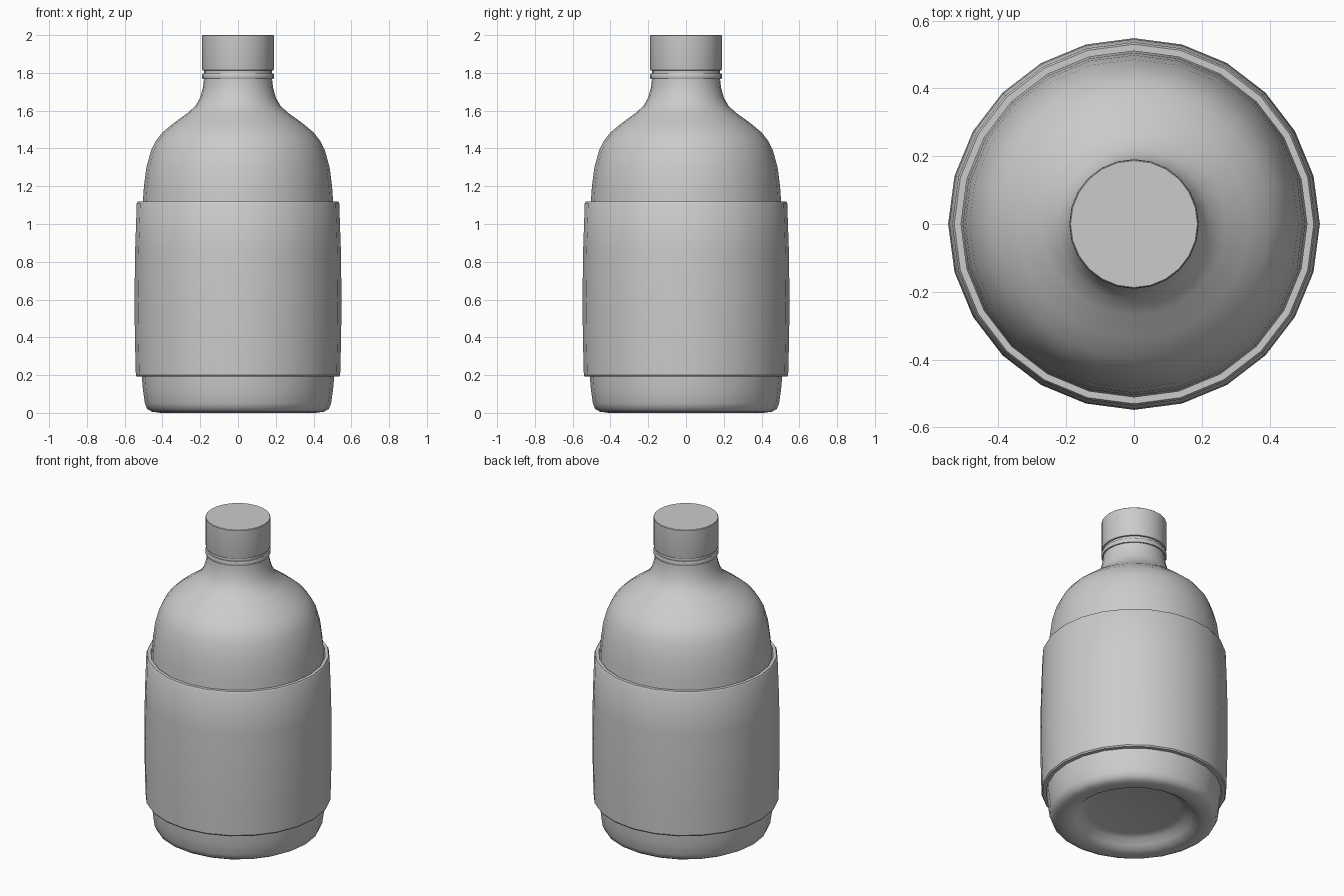
import bpy
import bmesh
import math

SIDES = 24

if "Cube" in bpy.data.objects:
    bpy.data.objects.remove(bpy.data.objects["Cube"], do_unlink=True)

grey = bpy.data.materials.new("plain grey")
grey.use_nodes = True
grey.diffuse_color = (0.6, 0.6, 0.6, 1)
grey.node_tree.nodes["Principled BSDF"].inputs["Base Color"].default_value = (0.6, 0.6, 0.6, 1)


def lathe(name, profile, closed=False, angle=35):
    """Spin (radius, height) points about z; open profiles get flat end caps."""
    bm = bmesh.new()
    rings = []
    for r, z in profile:
        turns = [2 * math.pi * i / SIDES for i in range(SIDES)]
        rings.append([bm.verts.new((r * math.cos(a), r * math.sin(a), z)) for a in turns])
    pairs = list(zip(rings, rings[1:]))
    if closed:
        pairs.append((rings[-1], rings[0]))
    else:
        bm.faces.new(rings[0])
        bm.faces.new(rings[-1])
    for low, high in pairs:
        for i in range(SIDES):
            j = (i + 1) % SIDES
            bm.faces.new((low[i], low[j], high[j], high[i]))
    bmesh.ops.recalc_face_normals(bm, faces=bm.faces)
    mesh = bpy.data.meshes.new(name)
    bm.to_mesh(mesh)
    bm.free()
    mesh.materials.append(grey)
    obj = bpy.data.objects.new(name, mesh)
    bpy.context.collection.objects.link(obj)
    bpy.ops.object.select_all(action='DESELECT')
    obj.select_set(True)
    bpy.context.view_layer.objects.active = obj
    bpy.ops.object.shade_smooth_by_angle(angle=math.radians(angle))
    return obj


# Bottle body: recessed base, rounded foot, straight wall, shoulder and neck
lathe("bottle_body", [
    (0.27, 0.07), (0.31, 0.06), (0.34, 0.03), (0.37, 0.008), (0.41, 0),
    (0.455, 0.006), (0.48, 0.02), (0.493, 0.05), (0.503, 0.12), (0.51, 0.2),
    (0.516, 0.45), (0.516, 0.8), (0.505, 1.1), (0.498, 1.2), (0.485, 1.3),
    (0.46, 1.39), (0.435, 1.44), (0.40, 1.485), (0.34, 1.535), (0.27, 1.585),
    (0.225, 1.625), (0.2, 1.67), (0.186, 1.72), (0.18, 1.77), (0.18, 1.84),
], angle=50)

# Sleeve wrapped round the body, slightly bulging, with softened rims
lathe("sleeve", [
    (0.512, 0.192), (0.535, 0.192), (0.541, 0.2), (0.546, 0.4), (0.548, 0.6),
    (0.545, 0.85), (0.536, 1.11), (0.53, 1.12), (0.51, 1.12), (0.518, 0.85),
    (0.519, 0.6), (0.518, 0.4),
], closed=True)

# Tamper ring below the cap
lathe("neck_ring", [
    (0.175, 1.768), (0.188, 1.768), (0.191, 1.774), (0.191, 1.79),
    (0.188, 1.796), (0.175, 1.796),
], closed=True)

# Screw cap
lathe("cap", [(0.18, 1.812), (0.188, 1.814), (0.19, 1.822), (0.19, 1.997), (0.187, 2.0)])
